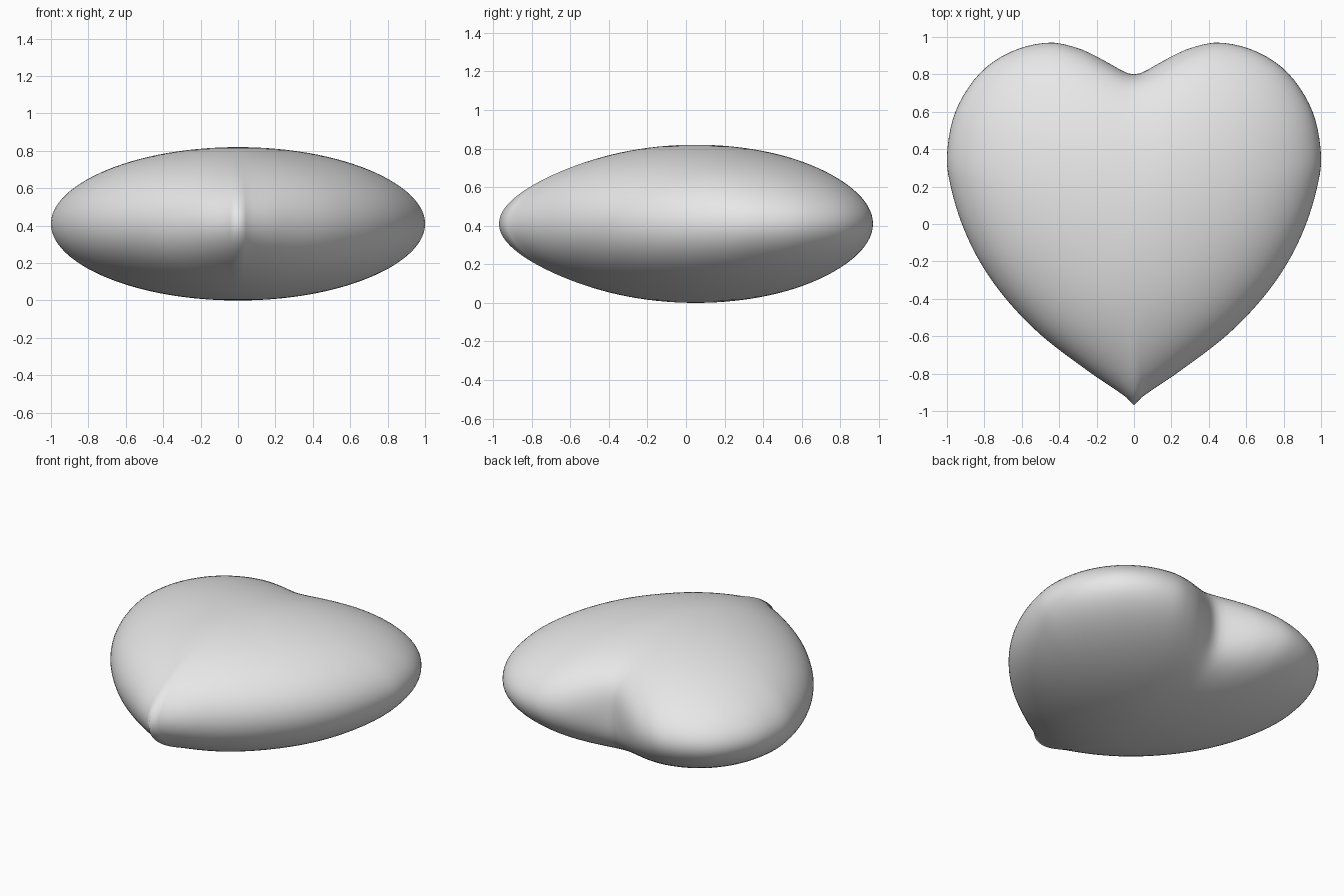
import bpy, bmesh, math
from mathutils import Vector

if "Cube" in bpy.data.objects:
    bpy.data.objects.remove(bpy.data.objects["Cube"])

CY, HALF = 0.05, 0.41      # centre of the puffed shape and half its thickness
N, RINGS = 144, 28         # segments around, rings from crown to rim

# Right half of the outline, from bottom tip to top notch
HALF_OUTLINE = [(0, -.97), (.03, -.935), (.1, -.885), (.24, -.79), (.49, -.6), (.685, -.4),
                (.825, -.2), (.92, 0), (.98, .2), (1, .37), (.955, .6), (.83, .8),
                (.66, .92), (.46, .97), (.3, .94), (.19, .89), (.1, .84), (.04, .808), (0, .80)]


def spline(points, steps=12):
    """Smooth curve through the points."""
    p = [Vector(q) for q in points]
    p = [2 * p[0] - p[1]] + p + [2 * p[-1] - p[-2]]
    out = []
    for a, b, c, d in zip(p, p[1:], p[2:], p[3:]):
        for k in range(steps):
            t = k / steps
            out.append(0.5 * (2 * b + (c - a) * t + (2 * a - 5 * b + 4 * c - d) * t * t
                              + (3 * b - a - 3 * c + d) * t ** 3))
    return out + [p[-2]]


# Outline as distance from the centre, by angle from the bottom tip
polar = [(math.atan2(q.x, CY - q.y), math.hypot(q.x, q.y - CY)) for q in spline(HALF_OUTLINE)]


def rim_radius(angle):
    angle = min(abs(angle), math.pi)
    for (a0, r0), (a1, r1) in zip(polar, polar[1:]):
        if a1 >= angle and a1 > a0:
            return r0 + (r1 - r0) * max(0, (angle - a0) / (a1 - a0))
    return polar[-1][1]


angles = [2 * math.pi * i / N for i in range(N)]
rim = [rim_radius(a if a <= math.pi else a - 2 * math.pi) for a in angles]

# Softened outline for the crown, so tip and notch fade out toward the middle
span = 20
weights = {k: math.exp(-0.5 * (k / 8) ** 2) for k in range(-span, span + 1)}
total = sum(weights.values())
soft = [sum(w * rim[(i + k) % N] for k, w in weights.items()) / total for i in range(N)]

# Puffed heart: rings from the top pole down to the bottom pole
bm = bmesh.new()
top = bm.verts.new((0, CY, 2 * HALF))
bottom = bm.verts.new((0, CY, 0))
rings = []
for j in range(1, 2 * RINGS):
    phi = math.pi * j / (2 * RINGS)
    s, z = math.sin(phi), HALF + HALF * math.cos(phi)
    blend = s ** 4
    ring = []
    for a, hard, smooth in zip(angles, rim, soft):
        r = s * (smooth + (hard - smooth) * blend)
        ring.append(bm.verts.new((r * math.sin(a), CY - r * math.cos(a), z)))
    rings.append(ring)
for i in range(N):
    n = (i + 1) % N
    bm.faces.new((top, rings[0][i], rings[0][n]))
    bm.faces.new((bottom, rings[-1][n], rings[-1][i]))
    for upper, lower in zip(rings, rings[1:]):
        bm.faces.new((upper[i], lower[i], lower[n], upper[n]))
bmesh.ops.recalc_face_normals(bm, faces=bm.faces)
for f in bm.faces:
    f.smooth = True

mesh = bpy.data.meshes.new("heart")
bm.to_mesh(mesh)
bm.free()
grey = bpy.data.materials.new("light_grey")
grey.diffuse_color = (0.8, 0.8, 0.8, 1)
grey.use_nodes = True
grey.node_tree.nodes["Principled BSDF"].inputs["Base Color"].default_value = grey.diffuse_color
mesh.materials.append(grey)
heart = bpy.data.objects.new("heart", mesh)
bpy.context.collection.objects.link(heart)
